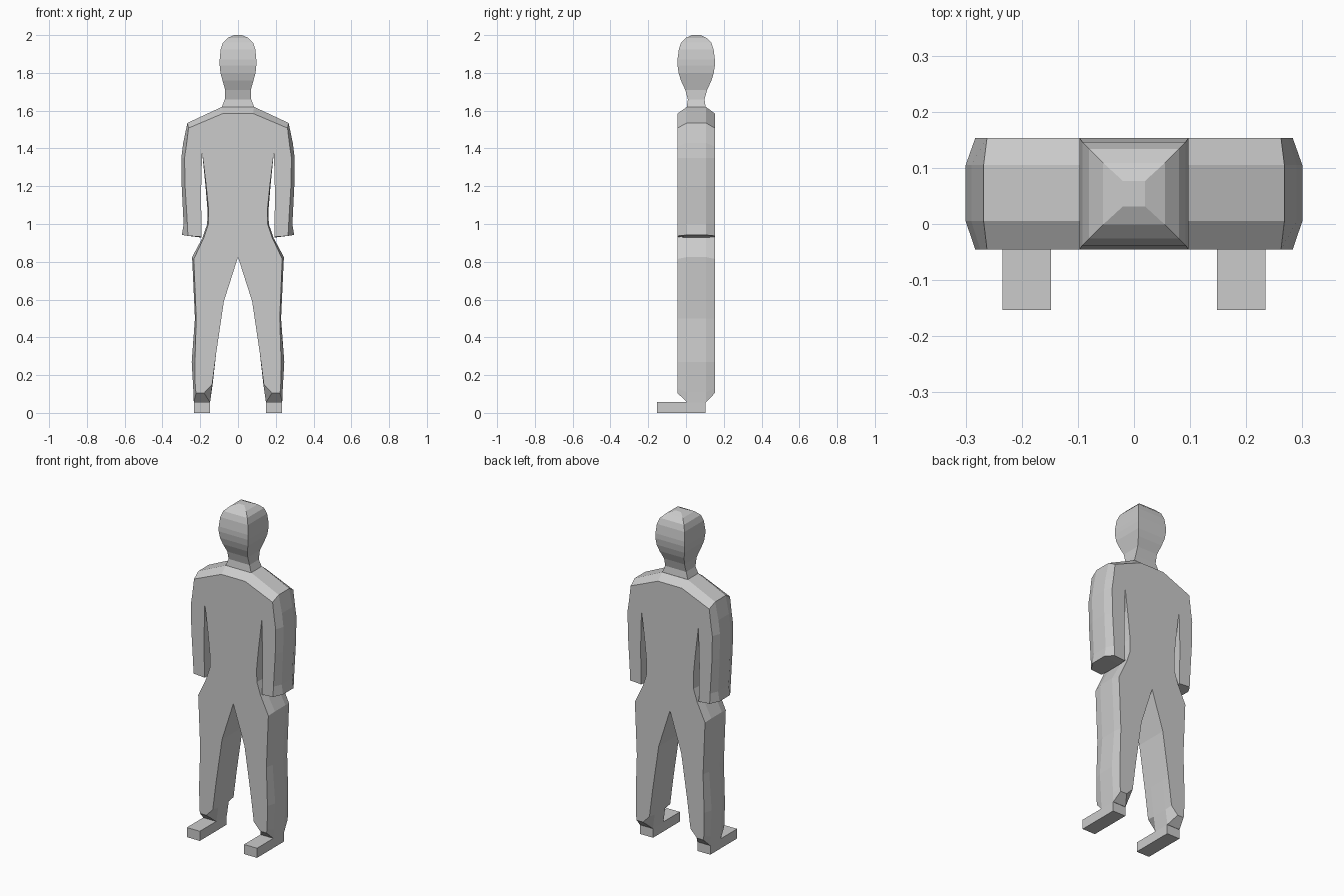
import bpy, bmesh

CY = 0.054  # depth centre of the body

grey = bpy.data.materials.new("plain grey")
grey.diffuse_color = (0.6, 0.6, 0.6, 1)


def loft(name, rings):
    """Join equal-length closed rings with quads and cap both ends."""
    bm = bmesh.new()
    loops = [[bm.verts.new(p) for p in ring] for ring in rings]
    for a, b in zip(loops, loops[1:]):
        for i in range(len(a)):
            j = (i + 1) % len(a)
            bm.faces.new((a[i], a[j], b[j], b[i]))
    bm.faces.new(loops[0])
    bm.faces.new(loops[-1])
    bmesh.ops.recalc_face_normals(bm, faces=bm.faces)
    bmesh.ops.triangulate(bm, faces=[f for f in bm.faces if len(f.verts) > 4])
    me = bpy.data.meshes.new(name)
    bm.to_mesh(me)
    bm.free()
    me.materials.append(grey)
    ob = bpy.data.objects.new(name, me)
    bpy.context.collection.objects.link(ob)
    return ob


def rect(hx, hy, z, cx=0, cy=CY):
    return [(cx - hx, cy - hy, z), (cx + hx, cy - hy, z),
            (cx + hx, cy + hy, z), (cx - hx, cy + hy, z)]


# Half outline of the suit: widest x, z then the bevelled front/back x, z
HALF = [
    (0.085, 1.62, 0.08, 1.585), (0.268, 1.535, 0.262, 1.508),      # shoulder
    (0.29, 1.43, 0.274, 1.41), (0.30, 1.35, 0.283, 1.35),          # arm outside
    (0.298, 1.2, 0.28, 1.2), (0.288, 1.0, 0.268, 1.0),
    (0.297, 0.942, 0.265, 0.937),
    (0.192, 0.928, 0.192, 0.932), (0.198, 1.15, 0.196, 1.15),      # arm inside
    (0.19, 1.38, 0.19, 1.38),                                      # armpit
    (0.172, 1.2, 0.168, 1.2), (0.162, 1.08, 0.156, 1.08),          # waist
    (0.163, 1.0, 0.157, 1.0), (0.189, 0.925, 0.182, 0.925),
    (0.243, 0.825, 0.234, 0.815), (0.228, 0.5, 0.221, 0.5),        # leg outside
    (0.245, 0.27, 0.228, 0.27), (0.236, 0.11, 0.226, 0.13),
    (0.234, 0.056, 0.222, 0.105), (0.148, 0.056, 0.18, 0.105),     # ankle
    (0.135, 0.145, 0.137, 0.15), (0.115, 0.32, 0.115, 0.32),       # leg inside
    (0.075, 0.59, 0.075, 0.59),
]
MIRROR = [(-a, b, -c, d) for a, b, c, d in reversed(HALF)]
OUTLINE = HALF + [(0, 0.825, 0, 0.825)] + MIRROR

wide = lambda y: [(p[0], y, p[1]) for p in OUTLINE]
bevel = lambda y: [(p[2], y, p[3]) for p in OUTLINE]
loft("body", [bevel(-0.045), wide(0.005), wide(0.105), bevel(0.153)])

# Neck: short tapered collar
loft("neck", [rect(0.085, 0.05, 1.61), rect(0.085, 0.05, 1.62),
              rect(0.07, 0.044, 1.66)])

# Head: four-sided, stacked rings
HEAD = [(0.07, 0.044, 1.66), (0.068, 0.058, 1.71), (0.082, 0.081, 1.76),
        (0.093, 0.093, 1.80), (0.097, 0.099, 1.84), (0.097, 0.099, 1.87),
        (0.092, 0.092, 1.925), (0.08, 0.08, 1.96), (0.055, 0.055, 1.985),
        (0.02, 0.023, 2.0)]
loft("head", [rect(*r) for r in HEAD])

# Feet: flat blocks pointing forward
for side, cx in (("left", 0.191), ("right", -0.191)):
    loft(side + "_foot", [rect(0.043, 0.128, 0, cx, -0.025),
                          rect(0.043, 0.128, 0.058, cx, -0.025)])
